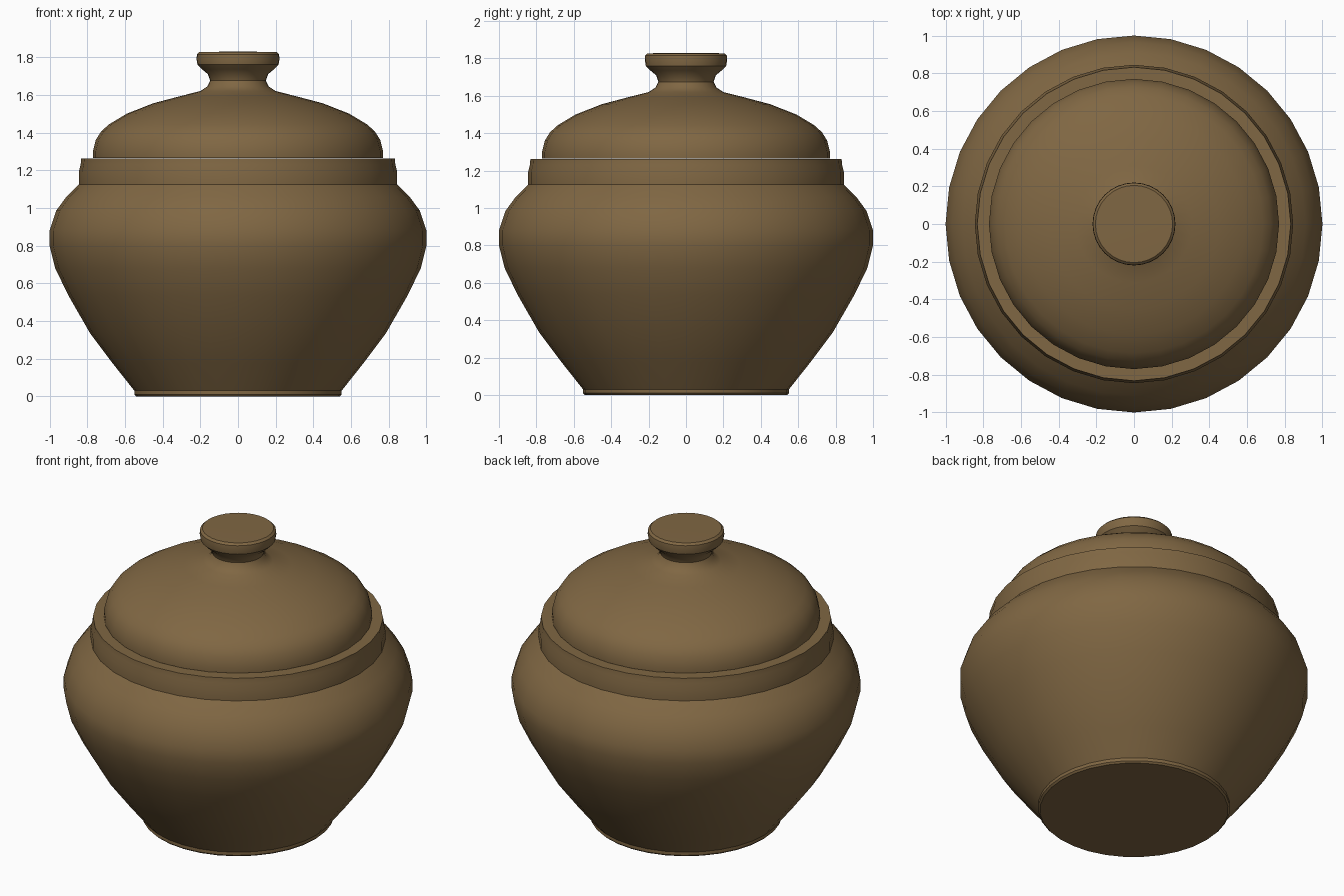
import bpy, bmesh, math

if "Cube" in bpy.data.objects:
    bpy.data.objects.remove(bpy.data.objects["Cube"])

SIDES = 32
clay = bpy.data.materials.new("brown clay")
clay.diffuse_color = (0.215, 0.135, 0.056, 1)
clay.use_nodes = True
clay.node_tree.nodes["Principled BSDF"].inputs["Base Color"].default_value = clay.diffuse_color


def lathe(name, profile, angle=35):
    """Turn an (r, z) profile around the z axis; r = 0 ends close to a point."""
    bm = bmesh.new()
    rings = []
    for r, z in profile:
        if r == 0:
            rings.append([bm.verts.new((0, 0, z))] * SIDES)
        else:
            rings.append([bm.verts.new((r * math.cos(2 * math.pi * i / SIDES),
                                        r * math.sin(2 * math.pi * i / SIDES), z))
                          for i in range(SIDES)])
    for a, b in zip(rings, rings[1:]):
        for i in range(SIDES):
            j = (i + 1) % SIDES
            quad = list(dict.fromkeys((a[i], a[j], b[j], b[i])))
            bm.faces.new(quad)
    bmesh.ops.recalc_face_normals(bm, faces=bm.faces)
    mesh = bpy.data.meshes.new(name)
    bm.to_mesh(mesh)
    bm.free()
    mesh.materials.append(clay)
    obj = bpy.data.objects.new(name, mesh)
    bpy.context.collection.objects.link(obj)
    bpy.ops.object.select_all(action='DESELECT')
    obj.select_set(True)
    bpy.context.view_layer.objects.active = obj
    bpy.ops.object.shade_smooth_by_angle(angle=math.radians(angle))
    return obj


# pot: foot, belly, neck, rim, then the hollow inside
lathe("pot", [
    (0, 0), (0.54, 0), (0.55, 0.01), (0.55, 0.03), (0.665, 0.175), (0.785, 0.335),
    (0.90, 0.535), (0.97, 0.68), (1.0, 0.80), (1.0, 0.88), (0.965, 0.985),
    (0.91, 1.06), (0.845, 1.125), (0.845, 1.19), (0.835, 1.23), (0.832, 1.262),
    (0.76, 1.262), (0.76, 1.12), (0.84, 1.03), (0.92, 0.88), (0.92, 0.80),
    (0.82, 0.54), (0.70, 0.335), (0.50, 0.08), (0, 0.08)])

# lid: domed cover with a flared knob
lathe("lid", [
    (0, 1.266), (0.77, 1.266), (0.77, 1.30), (0.755, 1.36), (0.727, 1.405),
    (0.685, 1.443), (0.59, 1.50), (0.45, 1.555), (0.31, 1.592), (0.20, 1.62),
    (0.162, 1.645), (0.148, 1.675), (0.16, 1.71), (0.19, 1.735), (0.215, 1.76),
    (0.22, 1.79), (0.218, 1.815), (0.205, 1.827), (0, 1.83)])
